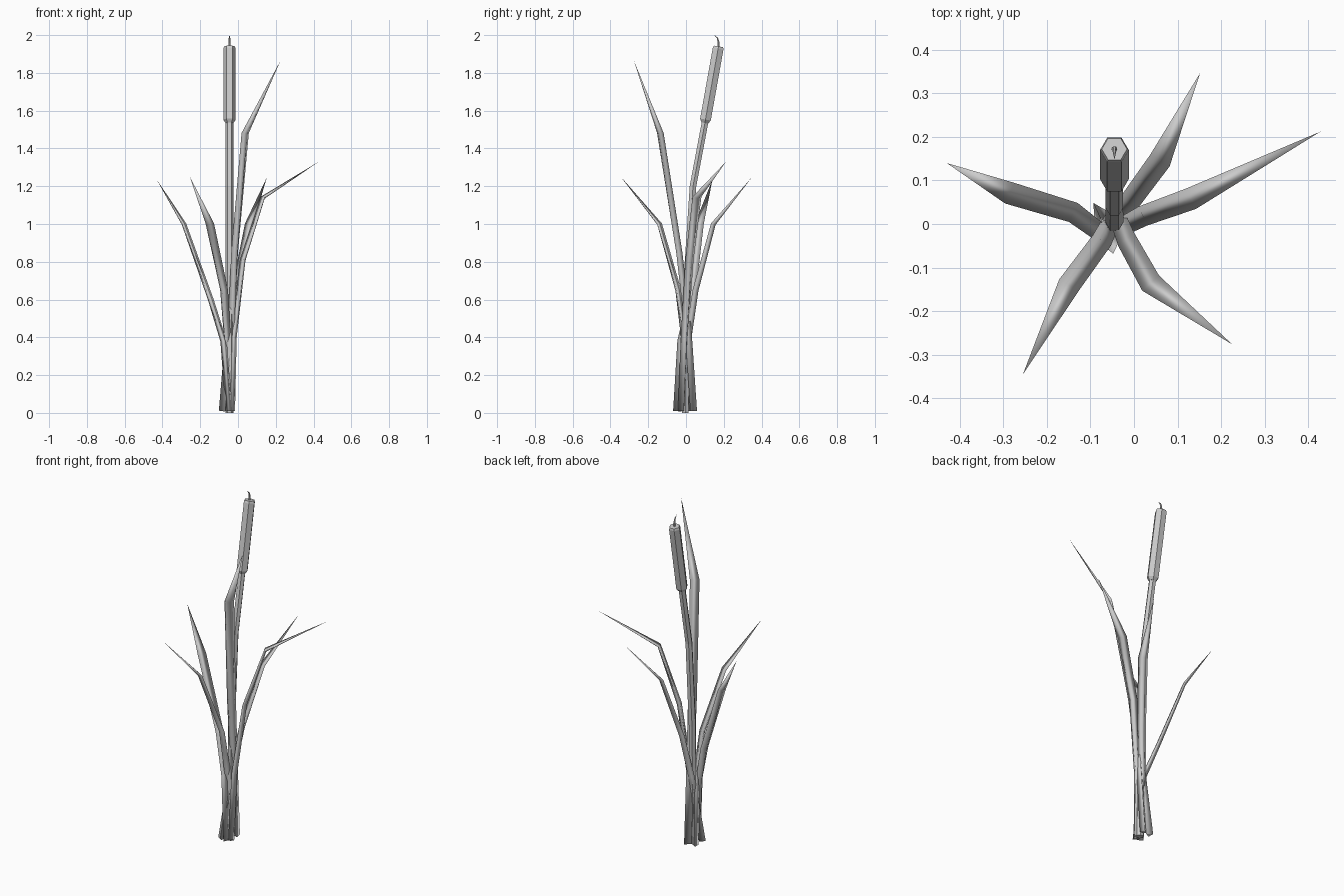
import bpy, bmesh, math
from mathutils import Vector

if "Cube" in bpy.data.objects:
    bpy.data.objects.remove(bpy.data.objects["Cube"])


def loft(name, rings, smooth=False):
    """Skin a list of equal-sized closed rings, capping both ends."""
    bm = bmesh.new()
    loops = [[bm.verts.new(p) for p in ring] for ring in rings]
    n = len(loops[0])
    for a, b in zip(loops, loops[1:]):
        for i in range(n):
            j = (i + 1) % n
            bm.faces.new((a[i], a[j], b[j], b[i]))
    bm.faces.new(loops[0][::-1])
    bm.faces.new(loops[-1])
    bmesh.ops.remove_doubles(bm, verts=bm.verts, dist=0.0002)
    bmesh.ops.recalc_face_normals(bm, faces=bm.faces)
    for f in bm.faces:
        f.smooth = smooth
    mesh = bpy.data.meshes.new(name)
    bm.to_mesh(mesh)
    bm.free()
    ob = bpy.data.objects.new(name, mesh)
    bpy.context.collection.objects.link(ob)
    return ob


def tangents(pts):
    last = len(pts) - 1
    return [(pts[min(i + 1, last)] - pts[max(i - 1, 0)]).normalized()
            for i in range(last + 1)]


def tube(name, path, sides=6, x=-0.045):
    """Round stalk bending in the YZ plane; path holds (y, z, radius)."""
    pts = [Vector((x, y, z)) for y, z, r in path]
    rings = []
    for p, t, (_, _, r) in zip(pts, tangents(pts), path):
        u = Vector((1, 0, 0))
        v = t.cross(u).normalized()
        rings.append([p + r * (math.cos(k * math.tau / sides) * u +
                               math.sin(k * math.tau / sides) * v)
                      for k in range(sides)])
    return loft(name, rings)


def leaf(name, path):
    """Blade with a flat inner face and a keel on the outer side."""
    pts = [Vector(p) for p in path]
    heading = pts[-1] - pts[1]
    side = Vector((-heading.y, heading.x, 0)).normalized()
    widths = [0.020, 0.021, 0.024, 0.026, 0.0]
    keels = [0.030, 0.028, 0.022, 0.015, 0.0]
    rings = []
    for p, t, w, k in zip(pts, tangents(pts), widths, keels):
        out = side.cross(t).normalized()
        if out.dot(Vector((heading.x, heading.y, 0))) < 0:
            out.negate()
        p = p - out * k * 0.4
        rings.append([p + side * w, p + out * k, p - side * w])
    return loft(name, rings, smooth=True)


# flower stalk
tube("stalk", [(-0.004, 0, 0.020), (0.005, 0.7, 0.021), (0.037, 1.2, 0.020),
               (0.103, 1.55, 0.020)])
# seed head with bevelled ends
tube("seed_head", [(0.100, 1.535, 0.021), (0.103, 1.553, 0.033),
                   (0.170, 1.928, 0.033), (0.172, 1.940, 0.029)])
# curved spike on top
tube("spike", [(0.172, 1.930, 0.007), (0.173, 1.96, 0.006),
               (0.166, 1.985, 0.004), (0.150, 2.0, 0.0005)])

# leaves: base, low, mid, bend, tip
leaves = {
    "left": [(-0.050, -0.045, 0.01), (-0.078, -0.022, 0.38),
             (-0.147, 0.030, 0.60), (-0.290, 0.073, 1.0), (-0.43, 0.14, 1.235)],
    "front_left": [(-0.082, 0.028, 0.01), (-0.062, -0.012, 0.40),
                   (-0.078, -0.045, 0.65), (-0.152, -0.145, 1.0), (-0.255, -0.345, 1.25)],
    "front_right": [(-0.035, 0.036, 0.01), (-0.030, 0.006, 0.45),
                    (-0.012, -0.042, 0.85), (0.042, -0.140, 1.48), (0.225, -0.276, 1.865)],
    "right": [(-0.032, -0.020, 0.01), (-0.022, -0.004, 0.40),
              (0.028, 0.022, 0.81), (0.135, 0.060, 1.14), (0.428, 0.212, 1.33)],
    "back_right": [(-0.078, -0.040, 0.01), (-0.045, 0.015, 0.40),
                   (-0.008, 0.055, 0.65), (0.062, 0.150, 1.0), (0.152, 0.347, 1.245)],
}
for part, path in leaves.items():
    leaf(part + "_leaf", path)
